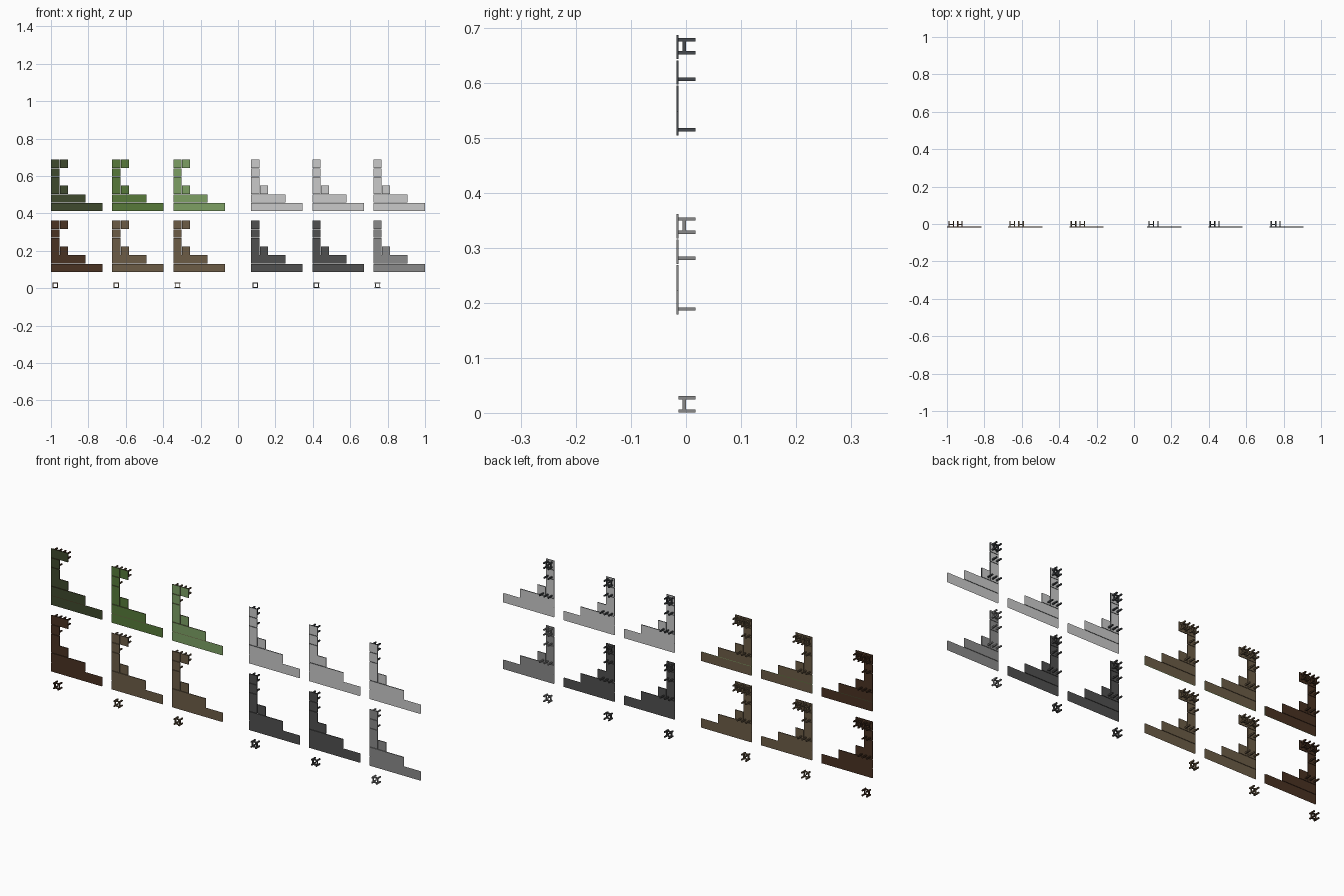
import bpy, bmesh

if "Cube" in bpy.data.objects:
    bpy.data.objects.remove(bpy.data.objects["Cube"])

U = 0.04625            # tile unit
GAP = 0.001            # half gap between tiles
YF, YB = -0.0175, -0.0135


def mat(name, r, g, b):
    lin = lambda c: ((c / 255 + 0.055) / 1.055) ** 2.4 if c > 10 else c / 255 / 12.92
    m = bpy.data.materials.new(name)
    m.diffuse_color = (lin(r), lin(g), lin(b), 1)
    m.use_nodes = True
    m.node_tree.nodes["Principled BSDF"].inputs["Base Color"].default_value = m.diffuse_color
    return m


dark_green = mat("dark green", 62, 74, 45)
green = mat("green", 87, 122, 58)
light_green = mat("light green", 125, 160, 100)
dark_brown = mat("dark brown", 74, 50, 34)
brown = mat("brown", 108, 92, 70)
white = mat("off white", 202, 202, 202)
dark_grey = mat("dark grey", 80, 80, 80)
grey = mat("mid grey", 138, 138, 138)
slate = mat("slate", 70, 74, 78)


def finish(bm, name, mats):
    me = bpy.data.meshes.new(name)
    bm.to_mesh(me)
    bm.free()
    for m in mats:
        me.materials.append(m)
    ob = bpy.data.objects.new(name, me)
    bpy.context.collection.objects.link(ob)
    return ob


def box(bm, x0, x1, y0, y1, z0, z1):
    vs = bmesh.ops.create_cube(bm, size=1)["verts"]
    for v in vs:
        v.co.x = x1 if v.co.x > 0 else x0
        v.co.y = y1 if v.co.y > 0 else y0
        v.co.z = z1 if v.co.z > 0 else z0
    return list({f for v in vs for f in v.link_faces})


def peg(bm, x, z):
    box(bm, x - 0.003, x + 0.003, YB, 0.0172, z - 0.003, z + 0.003)


# four pegs joined by a square ring of bars
def clip(bm, x, z):
    s = 0.012
    for a in (-s, s):
        for b in (-s, s):
            peg(bm, x + a, z + b)
        box(bm, x + a - 0.0025, x + a + 0.0025, -0.006, 0, z - s, z + s)
        box(bm, x - s, x + s, -0.006, 0, z + a - 0.0025, z + a + 0.0025)


# stepped set of thin tiles: (column, row, width, height) in units
TILES = [(0, 0, 6, 1), (0, 1, 4, 1), (0, 2, 1, 2), (1, 2, 1, 1), (0, 4, 1, 1), (0, 5, 1, 1)]


def tile_set(name, x, z, front, side, back, pegs, extra):
    bm = bmesh.new()
    for c, r, w, h in TILES + ([(1, 5, 1, 1)] if extra else []):
        faces = box(bm, x + c * U + GAP, x + (c + w) * U - GAP, YF, YB,
                    z + r * U + GAP, z + (r + h) * U - GAP)
        drop = []
        for f in faces:
            f.normal_update()
            n = f.normal
            f.material_index = 0 if n.y < -0.5 else 2 if n.y > 0.5 else 1
            # the long tiles are open at their ends
            if (w >= 4 and abs(n.x) > 0.5) or (w == 6 and abs(n.z) > 0.5):
                drop.append(f)
        bmesh.ops.delete(bm, geom=drop, context="FACES")
    finish(bm, name + "_tiles", [front, side, back])

    # pegs on the back
    bm = bmesh.new()
    clip(bm, x + U / 2, z + 5.53 * U)
    if extra:
        clip(bm, x + 1.5 * U, z + 5.53 * U)
    for px, pz in ((0.0115, 0.196), (0.0345, 0.196), (0.0115, 0.104),
                   (0.0345, 0.104), (0.058, 0.104)):
        peg(bm, x + px, z + pz)
    finish(bm, name + "_pegs", [pegs])


XS = [-1, -0.6735, -0.347, 0.0695, 0.396, 0.7225]
LOWER = [dark_brown, brown, brown, dark_grey, dark_grey, grey]
UPPER = [dark_green, green, light_green, white, white, white]
for i, x in enumerate(XS):
    lo, up, soil = LOWER[i], UPPER[i], i < 3
    tile_set(f"lower_set_{i+1}", x, 0.085, lo, lo, lo, lo, soil)
    tile_set(f"upper_set_{i+1}", x, 0.411, up, lo if soil else slate,
             lo if soil else white, lo if soil else slate, soil)
    # loose clip below each set
    bm = bmesh.new()
    clip(bm, x + 0.0235, 0.0155)
    finish(bm, f"loose_clip_{i+1}", [lo])
